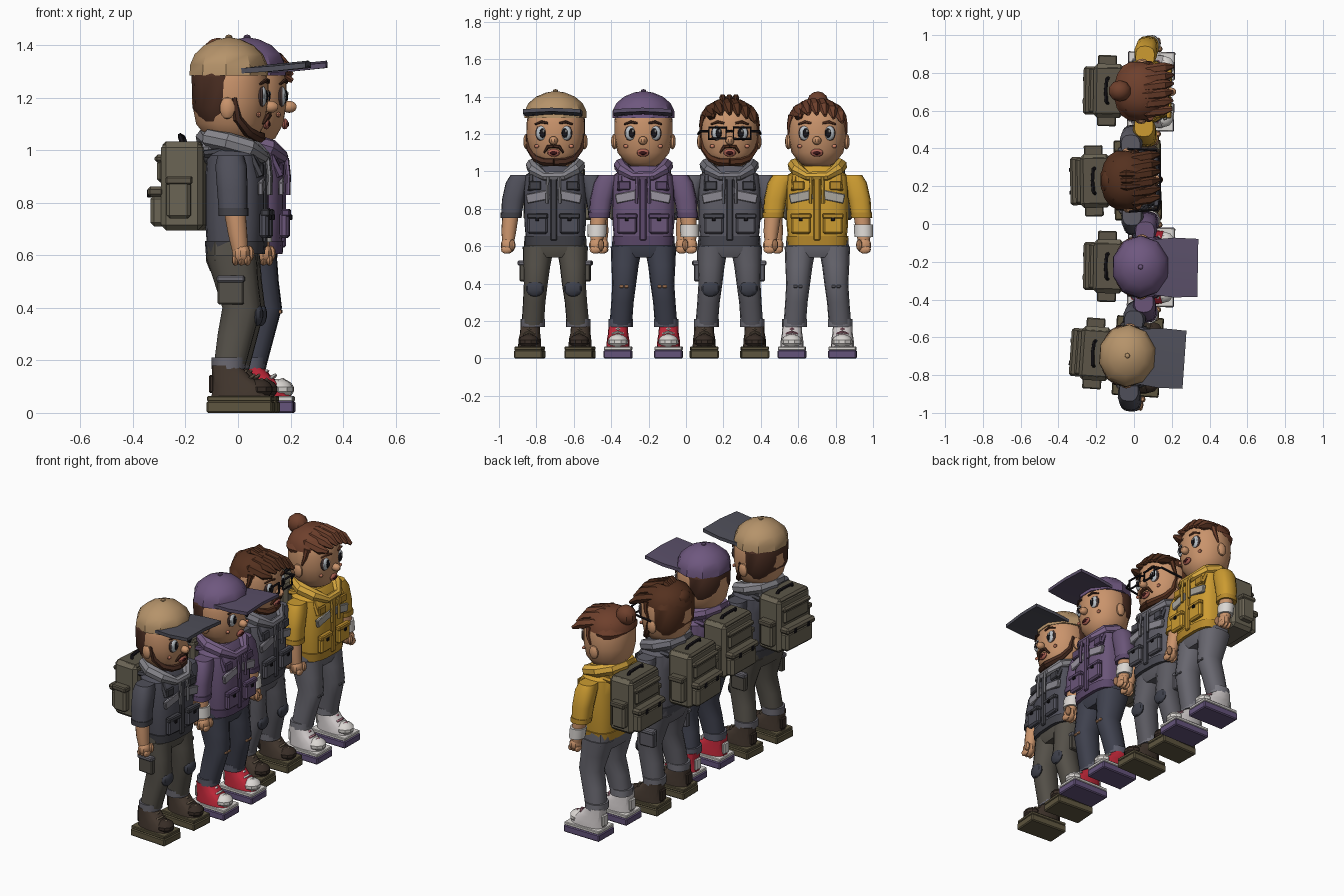
import bpy, bmesh, math
from mathutils import Vector, Matrix, Euler

if "Cube" in bpy.data.objects:
    bpy.data.objects.remove(bpy.data.objects["Cube"])

M = Matrix()      # placement of the figure being built
MATS = {}

def paint(hexcol):
    if hexcol not in MATS:
        m = bpy.data.materials.new("paint_" + hexcol)
        m.diffuse_color = [(int(hexcol[i:i + 2], 16) / 255) ** 2.2 for i in (0, 2, 4)] + [1]
        m.use_nodes = True
        m.node_tree.nodes["Principled BSDF"].inputs["Base Color"].default_value = m.diffuse_color
        MATS[hexcol] = m
    return MATS[hexcol]

def finish(name, bm, col):
    bmesh.ops.recalc_face_normals(bm, faces=bm.faces)
    me = bpy.data.meshes.new(name)
    bm.to_mesh(me)
    bm.free()
    me.materials.append(paint(col))
    ob = bpy.data.objects.new(name, me)
    ob.matrix_world = M
    bpy.context.collection.objects.link(ob)
    return ob

def box(name, loc, size, col, bevel=.006, rot=(0, 0, 0)):
    bm = bmesh.new()
    bmesh.ops.create_cube(bm, size=1, matrix=Matrix.Diagonal((*size, 1)))
    if bevel:
        bmesh.ops.bevel(bm, geom=bm.edges[:], offset=min(bevel, min(size) * .4), segments=1, affect='EDGES')
    bm.transform(Matrix.Translation(loc) @ Euler(rot).to_matrix().to_4x4())
    return finish(name, bm, col)

def ball(name, loc, r, col, seg=10):
    bm = bmesh.new()
    bmesh.ops.create_uvsphere(bm, u_segments=seg, v_segments=max(6, seg - 3), radius=1,
                              matrix=Matrix.Translation(loc) @ Matrix.Diagonal((*r, 1)))
    return finish(name, bm, col)

def skin(name, rings, col, closed=False):
    bm = bmesh.new()
    rows = [[bm.verts.new(p) for p in r] for r in rings]
    n = len(rows[0])
    for a, b in zip(rows, rows[1:] + rows[:1] if closed else rows[1:]):
        for i in range(n):
            bm.faces.new((a[i], a[(i + 1) % n], b[(i + 1) % n], b[i]))
    if not closed:
        bm.faces.new(rows[0])
        bm.faces.new(rows[-1])
    return finish(name, bm, col)

def loft(name, rings, col, e=2.0, n=14):
    """rings of (x, y, z, rx, ry); e is the squareness of the cross-section"""
    def pt(r, k):
        a = 2 * math.pi * (k + .5) / n
        c, s = math.cos(a), math.sin(a)
        return (r[0] + r[3] * math.copysign(abs(c) ** (2 / e), c),
                r[1] + r[4] * math.copysign(abs(s) ** (2 / e), s), r[2])
    return skin(name, [[pt(r, k) for k in range(n)] for r in rings], col)

def tube(name, pts, r, col, n=6, closed=False):
    pts = [Vector(p) for p in pts]
    rad = r if isinstance(r, (list, tuple)) else [r] * len(pts)
    side, rings, L = Vector((.3, .9, .2)), [], len(pts)
    for i, p in enumerate(pts):
        nx = pts[(i + 1) % L] if closed else pts[min(i + 1, L - 1)]
        pv = pts[i - 1] if closed else pts[max(i - 1, 0)]
        d = (nx - pv).normalized()
        side = (side - d * side.dot(d)).normalized()
        up = d.cross(side)
        rings.append([p + rad[i] * (side * math.cos(2 * math.pi * k / n) + up * math.sin(2 * math.pi * k / n))
                      for k in range(n)])
    return skin(name, rings, col, closed)

SKIN, BLACK, WHITE, PACK, PACK2 = "C8926B", "1E1C20", "DAD6D2", "6A6455", "5C5649"

def legs(c):
    loft("hips", [(-.02, 0, .54, .085, .13), (-.02, 0, .58, .1, .17), (-.02, 0, .65, .1, .165)], c["pants"], 3)
    for s in (-1, 1):
        y = s * .135
        loft("trouser_leg", [(-.02, s * .09, .6, .098, .085), (.0, s * .098, .5, .085, .073), (.022, s * .102, .4, .075, .064),
                             (.0, s * .112, .3, .07, .06), (-.025, s * .122, .17, .06, .06)], c["pants"], 2.3)
        loft("trouser_cuff", [(-.028, s * .122, .168, .064, .066), (-.026, s * .122, .21, .066, .066)], c["cuff"], 2.3)
        box("sole", (.02, y, .0225), (.25, .152, .045), c["sole"])
        box("midsole", (.02, y, .054), (.246, .148, .02), c["mid"], .004)
        loft("shoe", [(.02, y, .06, .112, .062), (.015, y, .1, .105, .06), (-.015, y, .135, .075, .054),
                      (-.035, y, .18, .055, .052)], c["shoe"], 2.6)
        ball("toe_cap", (.088, y, .09), (.056, .055, .04), c["toe"])
        box("heel_tab", (-.09, y, .11), (.02, .05, .07), c["toe"])
        for k in range(3):
            tube("lace", [(.085 - .03 * k, y - .03, .115 + .016 * k), (.1 - .03 * k, y, .127 + .016 * k),
                          (.085 - .03 * k, y + .03, .115 + .016 * k)], .007, c["lace"], 5)
        if c["rugged"]:
            ball("knee_pad", (.08, s * .102, .375), (.024, .05, .045), "40424C")
            box("cargo_pocket", (-.015, s * .172, .465), (.1, .035, .105), c["pants"])
            box("cargo_flap", (-.015, s * .178, .51), (.106, .04, .026), c["cuff"])
        else:
            for k in (-1, 1):
                box("knee_patch", (.092, s * .102 + k * .014, .385), (.012, .022, .014), c["knee"], .003)

def torso(c):
    J, D = c["jacket"], c["trim"]
    loft("jacket", [(-.01, 0, .62, .105, .155), (-.01, 0, .72, .112, .165), (-.01, 0, .9, .112, .168),
                    (-.015, 0, .98, .1, .16), (-.02, 0, 1.03, .07, .09)], J, 3.2, 18)
    loft("jacket_hem", [(-.01, 0, .605, .11, .16), (-.01, 0, .655, .114, .166)], D, 3.2, 18)
    box("zip_placket", (.102, 0, .8), (.02, .036, .34), D)
    hood = [(-.125, 0, 1.045), (-.1, .085, 1.045), (-.03, .122, 1.03), (.05, .105, 1.008), (.098, .05, .975)]
    tube("hood_collar", hood + [(x, -y, z) for x, y, z in hood[:0:-1]],
         [.037, .037, .038, .036, .024, .024, .036, .038, .037], c["hood"], 8, True)
    ball("hood_back", (-.105, 0, 1.0), (.045, .11, .055), c["hood"])
    for s in (-1, 1):
        box("lower_pocket", (.108, s * .086, .715), (.035, .105, .1), J, .01)
        box("pocket_flap", (.113, s * .086, .762), (.034, .112, .028), D)
        box("pocket_tab", (.13, s * .086, .745), (.01, .02, .02), BLACK, .002)
        box("reflective_band", (.096, s * .085, .865), (.02, .125, .05), c["band"], .004, (s * -.2, 0, 0))
        box("chest_pocket", (.098, s * .1, .925), (.016, .065, .05), D)
        tube("drawstring", [(.115, s * .03, .97), (.122, s * .033, .9), (.12, s * .034, .83)], .009, c["hood"])
        tube("shoulder_strap", [(-.12, s * .11, .985), (-.03, s * .12, .998), (.06, s * .12, .972), (.093, s * .125, .9)],
             .016, D)
        # arm
        loft("sleeve", [(-.002, s * .236, .755, .054, .054), (-.006, s * .225, .85, .058, .06),
                        (-.012, s * .203, .94, .06, .062), (-.015, s * .185, .98, .05, .055)], J, 2.6)
        loft("sleeve_cuff", [(0, s * .237, .75, .057, .057), (-.001, s * .234, .78, .058, .058)], D, 2.6)
        loft("forearm", [(.026, s * .25, .61, .03, .03), (.016, s * .247, .68, .037, .04),
                         (.004, s * .238, .77, .042, .044)], SKIN)
        ball("palm", (.03, s * .25, .605), (.036, .04, .043), SKIN)
        ball("thumb", (.06, s * .225, .607), (.018, .017, .03), SKIN, 8)
        for k in range(3):
            ball("finger", (.008 + .023 * k, s * .255, .582), (.014, .032, .022), SKIN, 8)
        if s in c["bands"]:
            loft("wristband", [(.02, s * .249, .65, .046, .05), (.012, s * .247, .715, .048, .052)], WHITE)

def backpack():
    box("pack_body", (-.205, 0, .862), (.16, .285, .335), PACK, .02)
    box("pack_lid", (-.205, 0, 1.008), (.15, .26, .05), PACK2, .012)
    box("pack_lower_pocket", (-.297, 0, .77), (.06, .24, .12), PACK, .015)
    box("pack_lower_flap", (-.305, 0, .842), (.066, .255, .04), PACK2, .012)
    box("pack_upper_pocket", (-.285, 0, .92), (.035, .22, .085), PACK, .012)
    box("pack_upper_flap", (-.29, 0, .968), (.04, .24, .03), PACK2, .01)
    tube("pack_handle", [(-.205, -.07, 1.02), (-.215, -.06, 1.05), (-.22, 0, 1.055), (-.215, .06, 1.05), (-.205, .07, 1.02)],
         .01, BLACK)
    for s in (-1, 1):
        box("pack_side_pocket", (-.215, s * .155, .815), (.09, .055, .15), PACK, .012)
        box("pack_side_flap", (-.213, s * .158, .885), (.1, .06, .03), PACK2)
        box("pack_buckle", (-.338, s * .06, .835), (.008, .022, .03), BLACK, .002)

def head(c):
    H = c["hair"]
    loft("neck", [(-.03, 0, .98, .065, .07), (-.03, 0, 1.07, .06, .065)], SKIN)
    loft("head", [(-.02, 0, 1.025, .055, .06), (-.022, 0, 1.045, .095, .095), (-.028, 0, 1.1, .132, .138),
                  (-.03, 0, 1.18, .146, .156), (-.03, 0, 1.26, .146, .155), (-.032, 0, 1.31, .134, .143),
                  (-.035, 0, 1.35, .11, .115), (-.035, 0, 1.38, .06, .06)], SKIN, 2.1, 18)
    ball("nose", (.125, 0, 1.165), (.03, .024, .023), SKIN)
    ball("lips", (.108, 0, 1.1), (.014, .034, .021), "A85F52")
    ball("mouth", (.117, 0, 1.099), (.008, .022, .011), "3A1A1C", 8)
    for s in (-1, 1):
        ball("ear", (-.03, s * .155, 1.16), (.03, .018, .042), SKIN)
        ball("eye_rim", (.092, s * .064, 1.205), (.018, .036, .044), "4A3A38", 12)
        ball("eye_white", (.097, s * .064, 1.205), (.018, .032, .039), "B9C0C6", 12)
        ball("pupil", (.109, s * .06, 1.205), (.011, .018, .026), BLACK, 8)
        ball("eye_glint", (.118, s * .06 + .006, 1.216), (.004, .006, .008), WHITE, 6)
        tube("eyebrow", [(.092, s * .1, 1.252), (.11, s * .065, 1.265), (.115, s * .03, 1.258)], [.005, .008, .006], H)
        ball("cheek_spot", (.086, s * .093, 1.135), (.009, .014, .01), "D08468", 8)
        if c["beard"]:
            tube("jaw_beard", [(-.005, s * .145, 1.2), (.008, s * .137, 1.12), (.045, s * .1, 1.07), (.075, s * .055, 1.052),
                               (.085, 0, 1.05)], [.013, .017, .02, .021, .022], H)
            tube("moustache", [(.12, 0, 1.135), (.116, s * .03, 1.132), (.1, s * .052, 1.1)], [.01, .01, .005], H)
    # back of the hair, below a cap or below the fringe
    low = c["hair_low"]
    loft("hair_back", [(-.07, 0, low, .08, .13), (-.07, 0, low + .05, .103, .155), (-.07, 0, 1.28, .107, .158),
                       (-.06, 0, 1.34, .09, .12)], H, 2.1, 16)
    if c["cap"]:
        cap(c)
    else:
        hair(c, H)

def cap(c):
    loft("cap_crown", [(-.035, 0, z, .154 * k, .167 * k) for z, k in
                       ((1.285, 1), (1.325, .985), (1.365, .87), (1.4, .62), (1.422, .3), (1.428, .08))], c["cap"], 2, 10)
    ball("cap_button", (-.035, 0, 1.43), (.014, .014, .01), c["cap"], 8)
    prof = [(-1, -.008), (0, 0), (1, -.008)]
    outline = [(t, h + .01) for t, h in prof] + [(t, h - .01) for t, h in prof[::-1]]
    skin("cap_brim", [[(x, w * t, z + h) for t, h in outline]
                      for x, w, z in ((.02, .145, 1.31), (.14, .158, 1.318), (.268, .154, 1.331))], c["brim"])

def hair(c, H):
    loft("hair_crown", [(-.037, 0, 1.28, .143, .155), (-.037, 0, 1.315, .135, .147), (-.037, 0, 1.352, .112, .12),
                        (-.037, 0, 1.385, .055, .06)], H, 2.1, 14)
    for k in range(6):      # swept fringe
        y = -.11 + .045 * k
        d = -3.6 * y * y
        tube("fringe_lock", [(-.09, y * .75, 1.352 + d), (0, y, 1.37 + d), (.085, y + .012, 1.345 + d),
                             (.135, y + .02, 1.305 + .5 * d - .15 * y)], [.014, .027, .029, .01], H)
    for s in (-1, 1):
        tube("side_lock", [(.02, s * .138, 1.3), (.015, s * .15, 1.25), (-.005, s * .154, 1.2)], [.018, .013, .006], H)
    if c["bun"]:
        ball("hair_bun", (-.145, 0, 1.368), (.062, .058, .06), H)
        tube("bun_tie", [(-.11 + .02 * math.sin(a), .042 * math.cos(a), 1.34 + .03 * math.sin(a))
                         for a in [k * math.pi / 4 for k in range(8)]], .01, H, 5, True)
    else:
        for k in (-1, 0, 1):
            tube("top_tuft", [(-.09, k * .03, 1.36), (-.04, k * .035, 1.395), (.03, k * .03, 1.375)], [.012, .019, .01], H)
        ball("hair_crest", (-.135, 0, 1.31), (.042, .065, .05), H)
    if c["glasses"]:
        for s in (-1, 1):
            tube("glasses_frame", [(.136, s * (.066 + a), 1.205 + b) for a, b in
                                   ((-.046, -.03), (.046, -.03), (.046, .03), (-.046, .03))], .007, BLACK, 5, True)
            tube("glasses_arm", [(.136, s * .112, 1.215), (.12, s * .158, 1.215), (-.03, s * .166, 1.2)], .007, BLACK, 5)
        tube("glasses_bridge", [(.136, -.02, 1.212), (.145, 0, 1.216), (.136, .02, 1.212)], .007, BLACK, 5)

boots = dict(sole="5E5641", mid="5E5641", shoe="453A32", toe="3A302A", lace="6A5D4E", rugged=True, bands=(), beard=True, hair_low=1.11)
kicks = dict(sole="64547A", mid=WHITE, toe=WHITE, lace=WHITE, rugged=False, beard=False)
base = dict(cap=None, bun=False, glasses=False)
figures = [
    (0, -.7, -4, {**base, **boots, "pants": "55514A", "cuff": "6A6870", "jacket": "50505A", "trim": "434349",
                  "hood": "85848A", "band": "8A8890", "hair": "4A3026", "cap": "B4926A", "brim": "50505A"}),
    (.07, -.228, -1, {**base, **kicks, "pants": "41434F", "cuff": "5A5B68", "knee": SKIN, "shoe": "C02C3C", "jacket": "6A5678",
                      "trim": "5C4A6A", "hood": "766084", "band": "98929E", "bands": (-1, 1), "hair": "4A3026",
                      "hair_low": 1.13, "cap": "6E587E", "brim": "5A5068"}),
    (0, .232, 1, {**base, **boots, "pants": "5C5B62", "cuff": "6E6D75", "jacket": "5C5B64", "trim": "4A4A52", "hood": "74737B",
                  "band": "8A8890", "hair": "553424", "glasses": True}),
    (.07, .702, -1, {**base, **kicks, "pants": "67666E", "cuff": "77767E", "knee": "67666E", "shoe": "D2CCCC", "toe": "DAD6D2",
                     "lace": "B07888", "jacket": "CB9A34", "trim": "B88A30", "hood": "D6A640", "band": "A8A49C",
                     "bands": (1,), "hair": "6E4230", "hair_low": 1.22, "bun": True}),
]
for ox, oy, turn, cfg in figures:
    M = Matrix.Translation((ox, oy, 0)) @ Matrix.Rotation(math.radians(turn), 4, 'Z')
    legs(cfg)
    torso(cfg)
    backpack()
    head(cfg)

# smooth shading with sharp edges kept
for ob in bpy.context.scene.objects:
    ob.select_set(True)
bpy.context.view_layer.objects.active = bpy.context.scene.objects[0]
bpy.ops.object.shade_smooth_by_angle(angle=math.radians(32))
